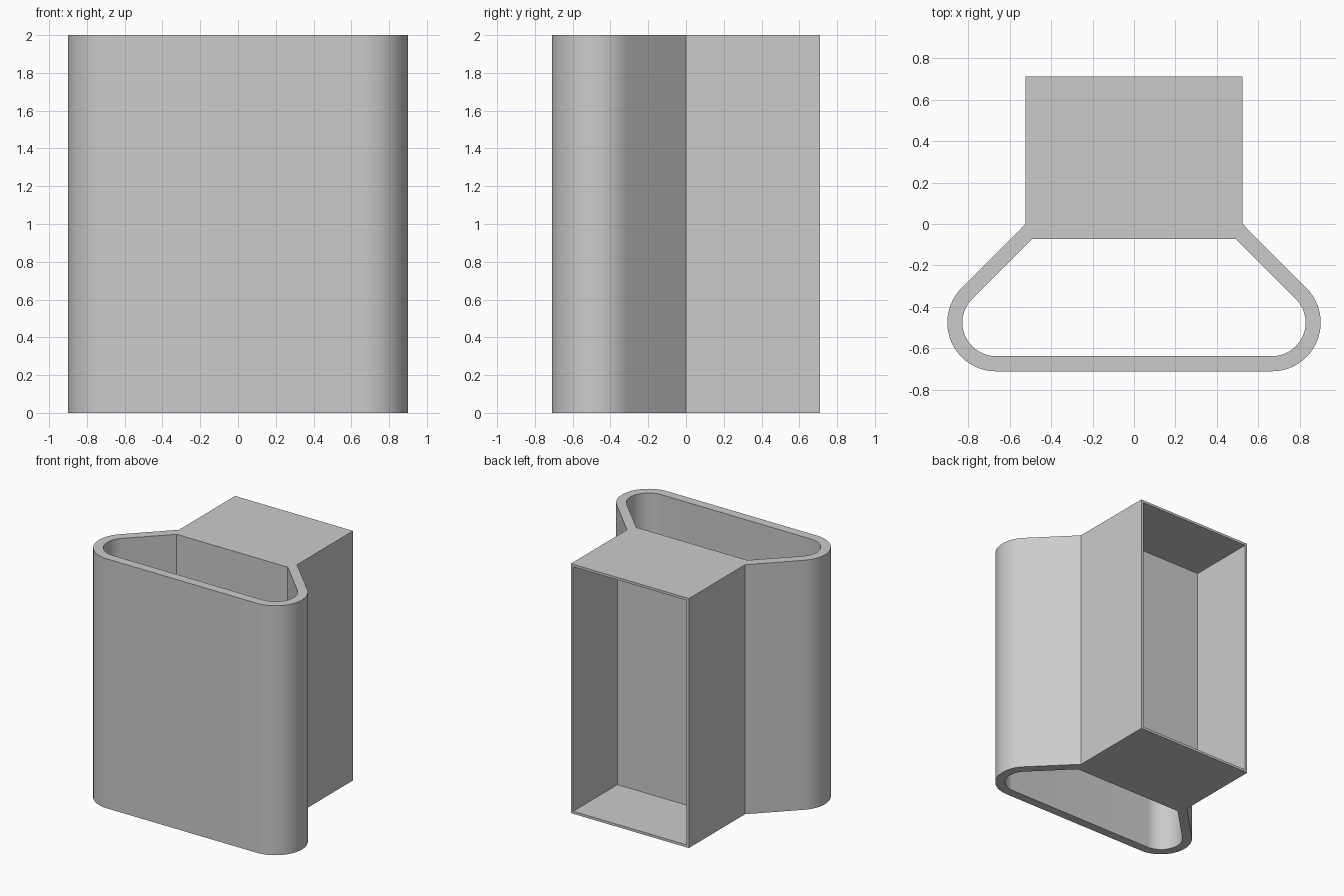
import bpy, bmesh
from math import sin, cos, radians

if "Cube" in bpy.data.objects:
    bpy.data.objects.remove(bpy.data.objects["Cube"], do_unlink=True)

HEIGHT = 2.0
ARC_X, ARC_Y, ARC_R = 0.665, -0.475, 0.235   # rounded front corners
WALL = 0.073                                 # loop wall thickness
HALF_W, BACK_Y = 0.523, 0.71                 # rear box
RIM, FLOOR_Y = 0.02, 0.15                    # rear pocket

grey = bpy.data.materials.new("plain grey")
grey.use_nodes = True
colour = (0.6, 0.6, 0.6, 1)
grey.diffuse_color = colour
grey.node_tree.nodes["Principled BSDF"].inputs["Base Color"].default_value = colour


def arc(radius, steps=24):
    """Corner points from the flat front round to the 45 degree flank."""
    angles = [radians(-90 + 135 * i / steps) for i in range(steps + 1)]
    return [(ARC_X + radius * cos(a), ARC_Y + radius * sin(a)) for a in angles]


def prism(name, half, z0, z1):
    """Extrude a mirrored half outline between two heights."""
    outline = half + [(-x, y) for x, y in reversed(half)]
    bm = bmesh.new()
    base = bm.faces.new([bm.verts.new((x, y, z0)) for x, y in outline])
    top = bmesh.ops.extrude_face_region(bm, geom=[base])["geom"]
    bmesh.ops.translate(bm, vec=(0, 0, z1 - z0),
                        verts=[v for v in top if isinstance(v, bmesh.types.BMVert)])
    bmesh.ops.recalc_face_normals(bm, faces=bm.faces)
    mesh = bpy.data.meshes.new(name)
    bm.to_mesh(mesh)
    bm.free()
    mesh.materials.append(grey)
    obj = bpy.data.objects.new(name, mesh)
    bpy.context.collection.objects.link(obj)
    return obj


# Solid body: rounded flared front joined to a square box behind
body = prism("holder_body", arc(ARC_R) + [(HALF_W, 0), (HALF_W, BACK_Y)], 0, HEIGHT)

# Open channel right through the front loop
inner = arc(ARC_R - WALL)
end_x, end_y = inner[-1]
channel = prism("channel_cutter", inner + [(end_x + end_y + WALL, -WALL)], -0.1, HEIGHT + 0.1)

# Deep rectangular pocket in the back of the box
pocket = prism("pocket_cutter", [(HALF_W - RIM, FLOOR_Y), (HALF_W - RIM, BACK_Y + 0.1)],
               RIM, HEIGHT - RIM)

bpy.ops.object.select_all(action='DESELECT')
body.select_set(True)
bpy.context.view_layer.objects.active = body
for cutter in (channel, pocket):
    cut = body.modifiers.new(cutter.name, 'BOOLEAN')
    cut.operation = 'DIFFERENCE'
    cut.solver = 'EXACT'
    cut.object = cutter
    bpy.ops.object.modifier_apply(modifier=cut.name)
    bpy.data.objects.remove(cutter, do_unlink=True)

bpy.ops.object.shade_smooth_by_angle(angle=radians(30))
